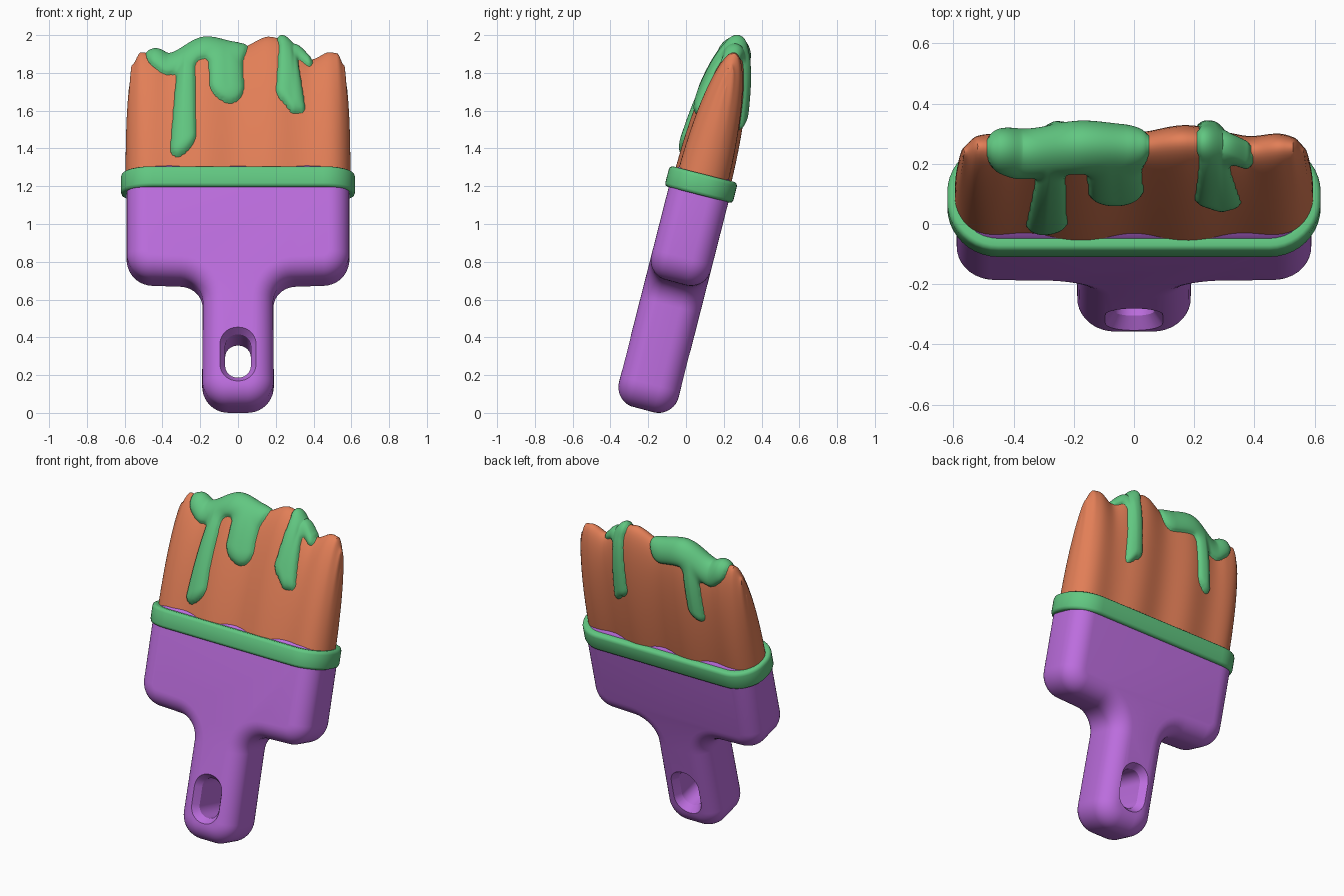
import bpy, bmesh, math
from mathutils import Matrix, Vector

cube = bpy.data.objects.get("Cube")
if cube:
    bpy.data.objects.remove(cube, do_unlink=True)

# The whole brush leans back: local axes are x, thickness, length
LEAN = Matrix.Translation((0, -0.228, 0)) @ Matrix.Rotation(math.radians(-14.3), 4, 'X')


def material(name, rgb):
    m = bpy.data.materials.new(name)
    m.use_nodes = True
    m.diffuse_color = (*rgb, 1)
    m.node_tree.nodes["Principled BSDF"].inputs["Base Color"].default_value = (*rgb, 1)
    return m


PURPLE = material("purple_handle", (0.51, 0.155, 0.74))
ORANGE = material("orange_bristle", (0.76, 0.21, 0.095))
GREEN = material("green_paint", (0.12, 0.57, 0.22))


def finish(bm, name, mat):
    bmesh.ops.remove_doubles(bm, verts=bm.verts, dist=0.0004)
    bmesh.ops.recalc_face_normals(bm, faces=bm.faces)
    bm.transform(LEAN)
    mesh = bpy.data.meshes.new(name)
    bm.to_mesh(mesh)
    bm.free()
    mesh.materials.append(mat)
    ob = bpy.data.objects.new(name, mesh)
    bpy.context.collection.objects.link(ob)
    return ob


def smooth(ob, degrees):
    bpy.ops.object.select_all(action='DESELECT')
    ob.select_set(True)
    bpy.context.view_layer.objects.active = ob
    bpy.ops.object.shade_smooth_by_angle(angle=math.radians(degrees))


def rounded(corners, seg=10):
    """Counter-clockwise polygon (x, y, radius) to a list of (point, normal)."""
    out = []
    for i, (x, y, r) in enumerate(corners):
        p = Vector((x, y))
        a = Vector(corners[i - 1][:2]) - p
        b = Vector(corners[(i + 1) % len(corners)][:2]) - p
        a.normalize()
        b.normalize()
        half = math.acos(max(-1, min(1, a.dot(b)))) / 2
        centre = p + (a + b).normalized() * r / math.sin(half)
        s = p + a * r / math.tan(half) - centre
        e = p + b * r / math.tan(half) - centre
        start = math.atan2(s.y, s.x)
        turn = (math.atan2(e.y, e.x) - start + math.pi) % math.tau - math.pi
        for k in range(seg + 1):
            t = start + turn * k / seg
            n = Vector((math.cos(t), math.sin(t)))
            out.append((centre + n * r, n if turn > 0 else -n))
    return out


def loft(outline, levels, place, closed=False):
    """Stack offset copies of an outline, given as (offset, height)."""
    bm = bmesh.new()
    rings = [[bm.verts.new(place(*(p + n * off), h)) for p, n in outline]
             for off, h in levels]
    pairs = list(zip(rings, rings[1:]))
    if closed:
        pairs.append((rings[-1], rings[0]))
    else:
        bm.faces.new(rings[0])
        bm.faces.new(rings[-1])
    n = len(outline)
    for lo, hi in pairs:
        for i in range(n):
            j = (i + 1) % n
            bm.faces.new((lo[i], lo[j], hi[j], hi[i]))
    return bm


def upright(x, v, w):
    return (x, w, v)


def level(x, w, v):
    return (x, w, v)


def box(x, y, r, cy=0):
    return rounded([(x, cy - y, r), (x, cy + y, r), (-x, cy + y, r), (-x, cy - y, r)])


# Handle and head: one rounded slab
BEVEL, CORE = 0.11, 0.053
side = [(0.08, 0.127, 0.03), (0.076, 0.808, 0.23), (0.48, 0.822, 0.03), (0.48, 1.24, 0.02)]
outline = rounded(side + [(-x, v, r) for x, v, r in reversed(side)])
arc = [math.radians(a) for a in range(-90, 91, 10)]
levels = [(BEVEL * math.cos(a), BEVEL * math.sin(a) + math.copysign(CORE, a)) for a in arc]
handle = finish(loft(outline, levels, upright), "handle", PURPLE)

# Hanging hole with a chamfered rim
cutter = finish(loft(box(0.098, 0.148, 0.095, 0.28),
                     [(0.01, -0.18), (-0.03, -0.12), (-0.03, 0.12), (0.01, 0.18)],
                     upright), "hole_cutter", PURPLE)
cutter.hide_render = True
mod = handle.modifiers.new("hole", 'BOOLEAN')
mod.object, mod.operation, mod.solver = cutter, 'DIFFERENCE', 'EXACT'
bpy.context.view_layer.objects.active = handle
bpy.ops.object.modifier_apply(modifier=mod.name)
bpy.data.objects.remove(cutter, do_unlink=True)
smooth(handle, 32)

# Band around the top of the head
band = finish(loft(box(0.59, 0.156, 0.14),
                   [(-0.01, 1.195), (0.014, 1.192), (0.025, 1.197), (0.03, 1.21),
                    (0.03, 1.285), (0.025, 1.298), (0.014, 1.304), (-0.01, 1.302)],
                   level, closed=True), "band", GREEN)
smooth(band, 50)

# Bristles: an arch swept across x under a wavy crest
HALF, BASE = 0.595, 1.24
CREST = [(-0.595, 1.78), (-0.58, 1.9), (-0.53, 1.97), (-0.46, 1.96), (-0.38, 1.93),
         (-0.17, 2.02), (0.0, 1.99), (0.17, 2.055), (0.23, 2.045), (0.3, 1.99),
         (0.4, 1.93), (0.5, 1.97), (0.54, 1.965), (0.58, 1.9), (0.595, 1.78)]


def crest(x):
    for (x0, v0), (x1, v1) in zip(CREST, CREST[1:]):
        if x <= x1:
            t = max(0, (x - x0) / (x1 - x0))
            return v0 + (v1 - v0) * t * t * (3 - 2 * t)
    return CREST[-1][1]


def bristle(x, th):
    t = math.sin(th)
    thick = 0.143 * math.sqrt(max(0, 1 - abs(x / HALF) ** 8))
    thick *= 1 - 0.07 * math.cos(math.tau * x / 0.355)
    return Vector((x * (1 - 0.03 * t ** 3), -thick * math.cos(th),
                   BASE + (crest(x) - BASE) * t))


def sheet(points, keep=None):
    bm = bmesh.new()
    rows = [[bm.verts.new(p) for p in row] for row in points]
    for i in range(len(rows) - 1):
        for j in range(len(rows[0]) - 1):
            if keep is None or keep(i, j):
                bm.faces.new((rows[i][j], rows[i + 1][j],
                              rows[i + 1][j + 1], rows[i][j + 1]))
    bmesh.ops.delete(bm, geom=[v for v in bm.verts if not v.link_faces], context='VERTS')
    return bm


cols = [HALF * math.sin(math.pi * (i / 90 - 0.5)) for i in range(91)]
bristles = finish(sheet([[bristle(x, math.pi * j / 44) for j in range(45)] for x in cols]),
                  "bristles", ORANGE)
smooth(bristles, 35)

# Paint drips: tapered strokes (x, drop, x, drop, radius, radius); negative drop is the front
BIG = [(-0.40, 0, -0.05, 0, 0.1, 0.1), (-0.28, -0.05, -0.29, -0.52, 0.045, 0.066),
       (-0.07, -0.05, -0.06, -0.24, 0.09, 0.09), (-0.25, 0.05, -0.28, 0.32, 0.05, 0.05)]
SMALL = [(0.27, 0, 0.28, -0.31, 0.042, 0.075), (0.28, 0, 0.37, -0.02, 0.045, 0.035),
         (0.27, 0, 0.25, 0.38, 0.04, 0.05)]


def stroke(x, q, s):
    a, d = Vector(s[:2]), Vector(s[2:4]) - Vector(s[:2])
    p = Vector((x, q)) - a
    t = max(0, min(1, p.dot(d) / d.dot(d)))
    return s[4] + (s[5] - s[4]) * t - (p - d * t).length


def depth(x, th, strokes, blend=0.035):
    """Distance inside the softly merged strokes."""
    q = (crest(x) - BASE) * (1 - math.sin(th)) * (1 if th > math.pi / 2 else -1)
    best = -1
    for s in strokes:
        d = stroke(x, q, s)
        h = max(blend - abs(best - d), 0) / blend
        best = max(best, d) + h * h * blend / 4
    return best


def drip(name, strokes, x0, x1, full, thickness):
    nx, nt, e = int((x1 - x0) / 0.006), 150, 0.004
    points, inside = [], []
    for i in range(nx + 1):
        x = x0 + (x1 - x0) * i / nx
        row, ins = [], []
        for j in range(nt + 1):
            th = math.pi * j / nt
            d = depth(x, th, strokes)
            lift = thickness * math.sqrt(1 - (1 - min(d / full, 1)) ** 2) if d > 0 else d * 0.6
            p = bristle(x, th)
            if d > -0.05:
                n = (bristle(x + e, th) - bristle(x - e, th)).cross(
                    bristle(x, th + e) - bristle(x, th - e)).normalized()
                if n.dot(p - Vector((x, 0, BASE))) < 0:
                    n.negate()
                p = p + n * lift
            row.append(p)
            ins.append(d > -0.016)
        points.append(row)
        inside.append(ins)

    def keep(i, j):
        return all(inside[a][b] for a in (i, i + 1) for b in (j, j + 1))
    smooth(finish(sheet(points, keep), name, GREEN), 60)


drip("large_paint_drip", BIG, -0.54, 0.1, 0.075, 0.035)
drip("small_paint_drip", SMALL, 0.16, 0.45, 0.06, 0.028)
